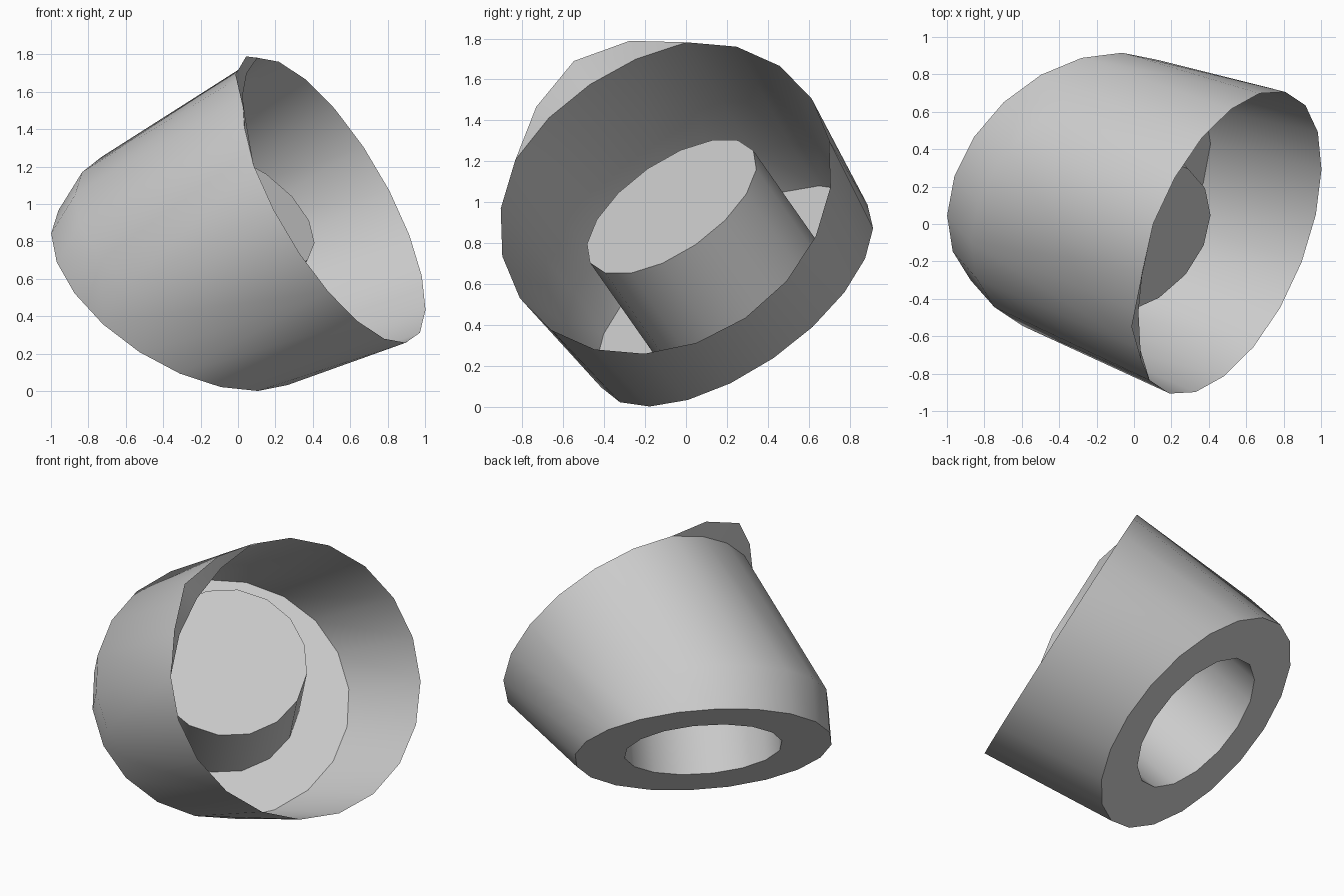
import bpy, bmesh
from math import sin, cos, pi, radians
from mathutils import Vector

if "Cube" in bpy.data.objects:
    bpy.data.objects.remove(bpy.data.objects["Cube"])

# Two tilted frames: the base/core axis and the rim axis
B = Vector((0.453, -0.512, 0.73)).normalized()
A = Vector((0.814, -0.342, 0.47)).normalized()
base_c = Vector((-0.295, 0.237, 0.54))
rim_c = Vector((0.50, -0.10, 1.02))
w = B.cross(A).normalized()
u, v = w.cross(B), w.cross(A)
R_BASE, R_RIM, R_CORE = 0.79, 0.865, 0.485
N, M = 20, 16          # sides of the shell and of the core


def ring(bm, c, axis, r, n, phase=0.0):
    """Ring of verts; r is a radius or a list of radii."""
    rs = r if isinstance(r, list) else [r] * n
    return [bm.verts.new(c + rs[i] * (axis * cos(phase + 2 * pi * i / n)
                                      + w * sin(phase + 2 * pi * i / n)))
            for i in range(n)]


def finish(bm, name):
    me = bpy.data.meshes.new(name)
    bm.to_mesh(me)
    bm.free()
    ob = bpy.data.objects.new(name, me)
    bpy.context.collection.objects.link(ob)
    bpy.ops.object.select_all(action='DESELECT')
    ob.select_set(True)
    bpy.context.view_layer.objects.active = ob
    bpy.ops.object.shade_smooth_by_angle(angle=radians(32))
    return ob


def drop_loose(bm):
    loose = [p for p in bm.verts if not p.link_faces]
    bmesh.ops.delete(bm, geom=loose, context='VERTS')


# Wall edge at the rim: a circle flattened on the high side
wall_r = [R_RIM] * N
for i, r in ((9, 0.83), (10, 0.82), (11, 0.835)):
    wall_r[i] = r

# Shell: hull from a short base drum to the tilted rim, opened at both ends
bm = bmesh.new()
ring(bm, base_c, u, R_BASE, N)
ring(bm, base_c + B * 0.28, u, R_BASE, N)
ring(bm, rim_c, v, wall_r, N)
bmesh.ops.convex_hull(bm, input=bm.verts[:])
ends = [f for f in bm.faces
        if all(abs((p.co - rim_c).dot(A)) < 1e-4 for p in f.verts)
        or all(abs((p.co - base_c).dot(B)) < 1e-4 for p in f.verts)]
bmesh.ops.delete(bm, geom=ends, context='FACES')
drop_loose(bm)
finish(bm, "cup_wall")

# Thin flared lip on the high side of the rim
bm = bmesh.new()
lip_r = list(wall_r)
for i, r in ((9, 0.91), (10, 0.955), (11, 0.90)):
    lip_r[i] = r
inner = ring(bm, rim_c, v, wall_r, N)
outer = ring(bm, rim_c, v, lip_r, N)
for i in (9, 10, 11):
    outer[i].co += A * 0.05
for i in range(8, 12):
    bm.faces.new((inner[i], outer[i], outer[i + 1], inner[i + 1]))
bmesh.ops.remove_doubles(bm, verts=bm.verts[:], dist=1e-4)
drop_loose(bm)
finish(bm, "rim_lip")

# Base annulus
bm = bmesh.new()
edges = []
for loop in (ring(bm, base_c, u, R_BASE, N), ring(bm, base_c, u, R_CORE, M)):
    edges += [bm.edges.new((loop[i - 1], loop[i])) for i in range(len(loop))]
bmesh.ops.triangle_fill(bm, use_beauty=True, use_dissolve=False, edges=edges, normal=-B)
finish(bm, "base_ring")

# Hollow core: tube open at the base, closed by a flat top
bm = bmesh.new()
bot = ring(bm, base_c, u, R_CORE, M)
top = ring(bm, base_c + B * 0.6, u, R_CORE, M)
for i in range(M):
    bm.faces.new((bot[i - 1], bot[i], top[i], top[i - 1]))
bm.faces.new(top)
finish(bm, "core")
